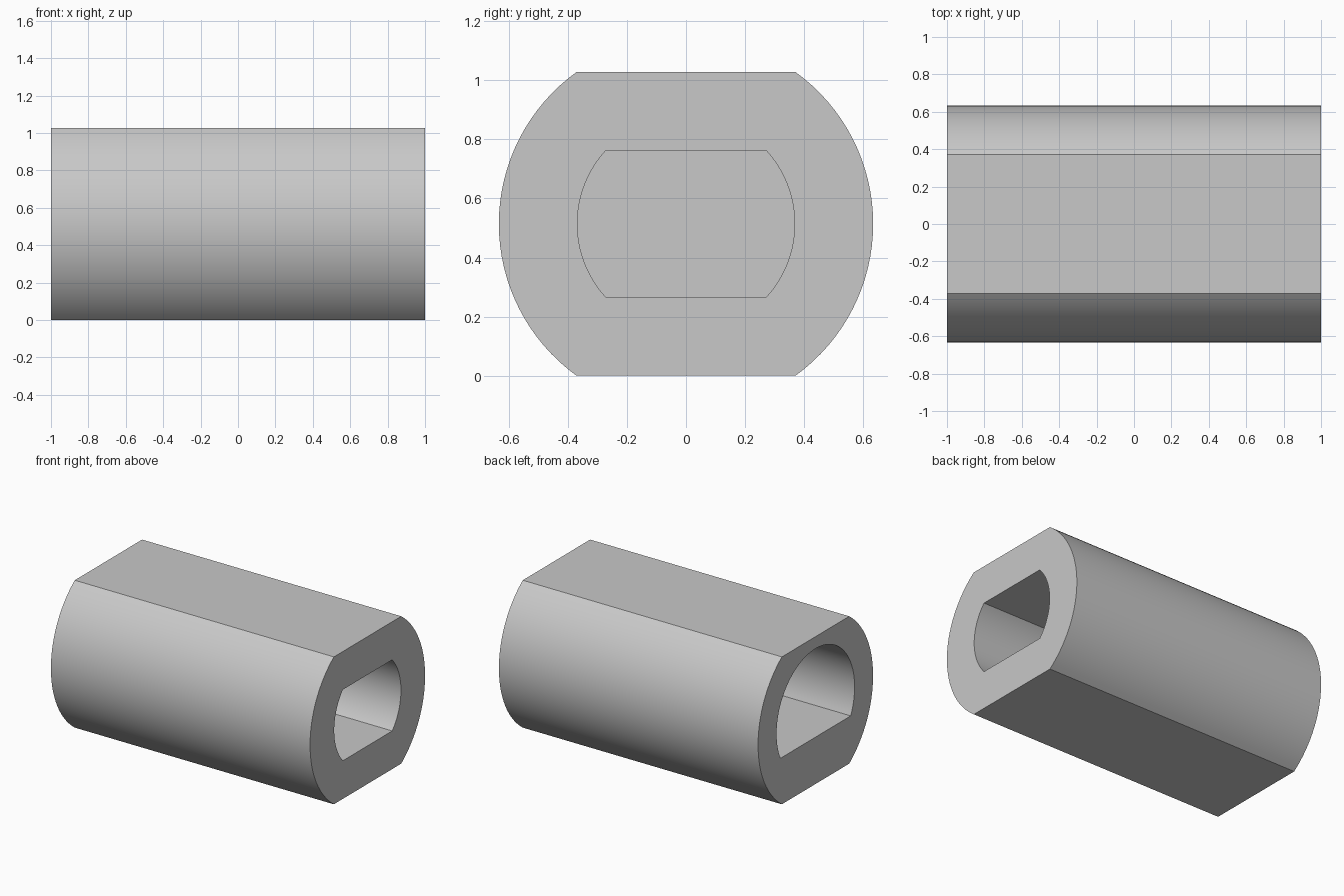
import bpy, bmesh, math

cube = bpy.data.objects.get("Cube")
if cube:
    bpy.data.objects.remove(cube)

HALF_LENGTH = 1.0
AXIS_Z = 0.514
RECESS_DEPTH = 0.9
ARC_STEPS = 32


def flatted_circle(radius, low, high):
    """Circle outline (y, z) cut off flat below low and above high."""
    a, b = math.asin(low / radius), math.asin(high / radius)
    spans = [(a, b), (math.pi - b, math.pi - a)]
    points = []
    for start, end in spans:
        for i in range(ARC_STEPS + 1):
            t = start + (end - start) * i / ARC_STEPS
            points.append((radius * math.cos(t), AXIS_Z + radius * math.sin(t)))
    return points


def add_loop(bm, outline, x):
    verts = [bm.verts.new((x, y, z)) for y, z in outline]
    edges = [bm.edges.new((v, verts[i - 1])) for i, v in enumerate(verts)]
    return verts, edges


def add_wall(bm, first, second):
    for i in range(len(first)):
        bm.faces.new((first[i - 1], first[i], second[i], second[i - 1]))


bm = bmesh.new()

# Outer barrel with flats on top and bottom
barrel = flatted_circle(0.634, -AXIS_Z, AXIS_Z)
left_rim, left_edges = add_loop(bm, barrel, HALF_LENGTH)
right_rim, right_edges = add_loop(bm, barrel, -HALF_LENGTH)
add_wall(bm, right_rim, left_rim)

# Blind shaft sockets: two flats at one end, one flat at the other
two_flats = flatted_circle(0.368, -0.248, 0.248)
one_flat = flatted_circle(0.43, -0.187, 0.43)
for side, outline, rim_edges in ((1, two_flats, left_edges),
                                 (-1, one_flat, right_edges)):
    mouth, mouth_edges = add_loop(bm, outline, side * HALF_LENGTH)
    floor, _ = add_loop(bm, outline, side * (HALF_LENGTH - RECESS_DEPTH))
    add_wall(bm, mouth, floor)
    bm.faces.new(floor)
    # Ring-shaped end face
    bmesh.ops.triangle_fill(bm, edges=rim_edges + mouth_edges, use_beauty=True)

bmesh.ops.remove_doubles(bm, verts=bm.verts, dist=0.0001)
bmesh.ops.recalc_face_normals(bm, faces=bm.faces)

mesh = bpy.data.meshes.new("shaft_coupling")
bm.to_mesh(mesh)
bm.free()

# Plain grey finish
grey = bpy.data.materials.new("light grey")
grey.use_nodes = True
colour = (0.58, 0.58, 0.58, 1)
grey.diffuse_color = colour
grey.node_tree.nodes["Principled BSDF"].inputs["Base Color"].default_value = colour
mesh.materials.append(grey)

coupling = bpy.data.objects.new("shaft_coupling", mesh)
bpy.context.collection.objects.link(coupling)
bpy.context.view_layer.objects.active = coupling
coupling.select_set(True)
bpy.ops.object.shade_smooth_by_angle(angle=math.radians(25))
